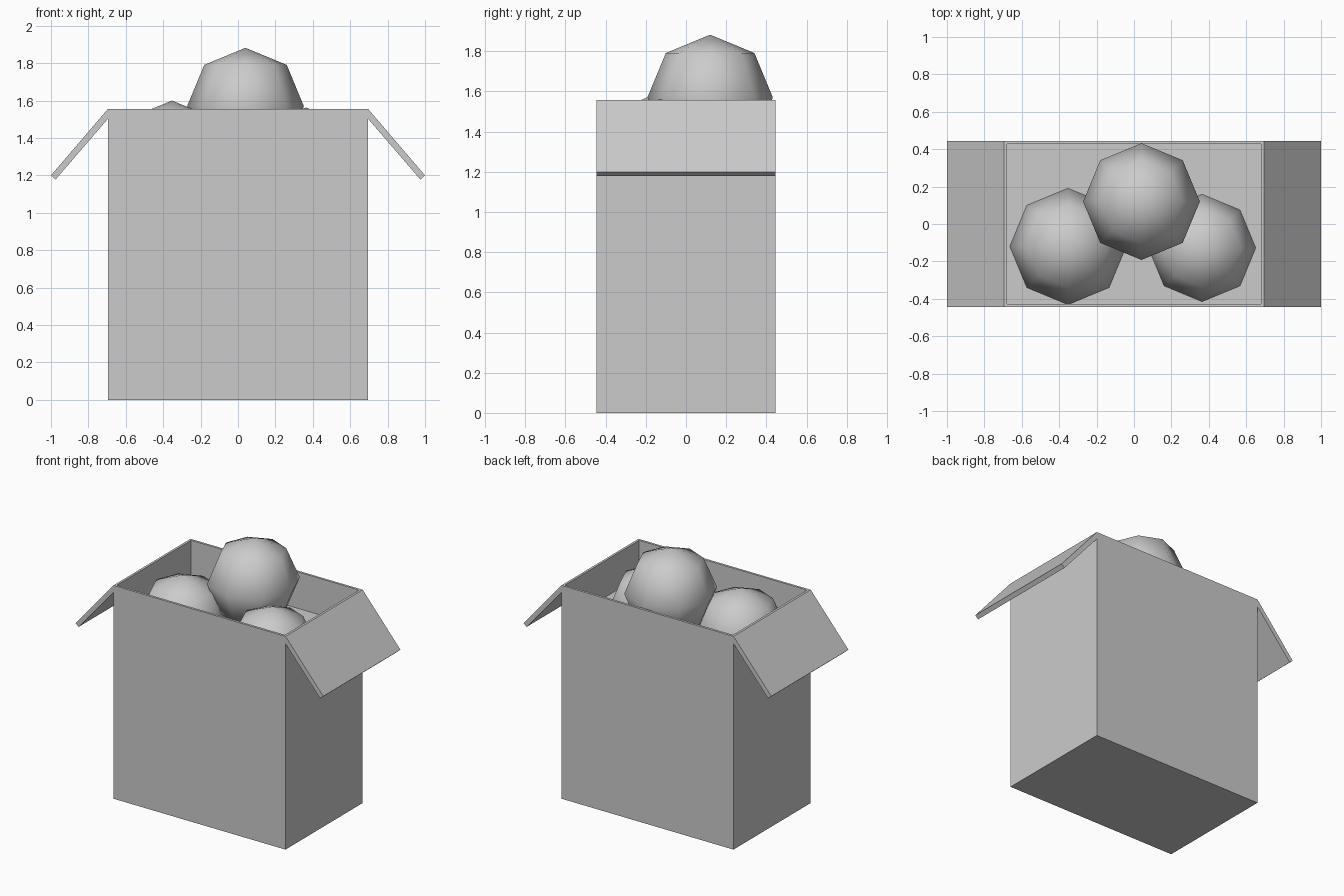
import bpy
import bmesh

if "Cube" in bpy.data.objects:
    bpy.data.objects.remove(bpy.data.objects["Cube"], do_unlink=True)

HALF_W, HALF_D, HEIGHT = 0.695, 0.445, 1.556
WALL = 0.024
FLOOR = 1.29

grey = bpy.data.materials.new("plain_grey")
grey.use_nodes = True
colour = (0.6, 0.6, 0.6, 1)
grey.diffuse_color = colour
grey.node_tree.nodes["Principled BSDF"].inputs["Base Color"].default_value = colour


def make_object(name, bm, smooth=False):
    bmesh.ops.recalc_face_normals(bm, faces=bm.faces)
    mesh = bpy.data.meshes.new(name)
    bm.to_mesh(mesh)
    bm.free()
    mesh.materials.append(grey)
    for poly in mesh.polygons:
        poly.use_smooth = smooth
    obj = bpy.data.objects.new(name, mesh)
    bpy.context.collection.objects.link(obj)
    return obj


# Carton: a block whose top is inset and pushed down to the packed floor
bm = bmesh.new()
bmesh.ops.create_cube(bm, size=2)
bmesh.ops.scale(bm, vec=(HALF_W, HALF_D, HEIGHT / 2), verts=bm.verts)
bmesh.ops.translate(bm, vec=(0, 0, HEIGHT / 2), verts=bm.verts)
top = max(bm.faces, key=lambda f: f.calc_center_median().z)
bmesh.ops.inset_region(bm, faces=[top], thickness=WALL)
pocket = bmesh.ops.extrude_discrete_faces(bm, faces=[top])["faces"][0]
bmesh.ops.translate(bm, vec=(0, 0, FLOOR - HEIGHT), verts=pocket.verts)
make_object("carton", bm)

# Side flaps: one slanted profile, drawn on each side
flap_profile = [(HALF_W, HEIGHT), (1.0, 1.2), (0.975, 1.178), (HALF_W, 1.503)]
for name, side in (("left_flap", 1), ("right_flap", -1)):
    bm = bmesh.new()
    face = bm.faces.new([bm.verts.new((side * x, -HALF_D, z)) for x, z in flap_profile])
    swept = bmesh.ops.extrude_face_region(bm, geom=[face])["geom"]
    verts = [v for v in swept if isinstance(v, bmesh.types.BMVert)]
    bmesh.ops.translate(bm, vec=(0, 2 * HALF_D, 0), verts=verts)
    make_object(name, bm)

# Balls: coarse eight-sided spheres with smooth shading
balls = {
    "middle_ball": ((0.04, 0.12, 1.57), 0.312),
    "right_ball": ((-0.353, -0.12, 1.288), 0.312),
    "left_ball": ((0.364, -0.128, 1.266), 0.297),
}
for name, (centre, radius) in balls.items():
    bm = bmesh.new()
    bmesh.ops.create_uvsphere(bm, u_segments=8, v_segments=4, radius=radius)
    make_object(name, bm, smooth=True).location = centre
